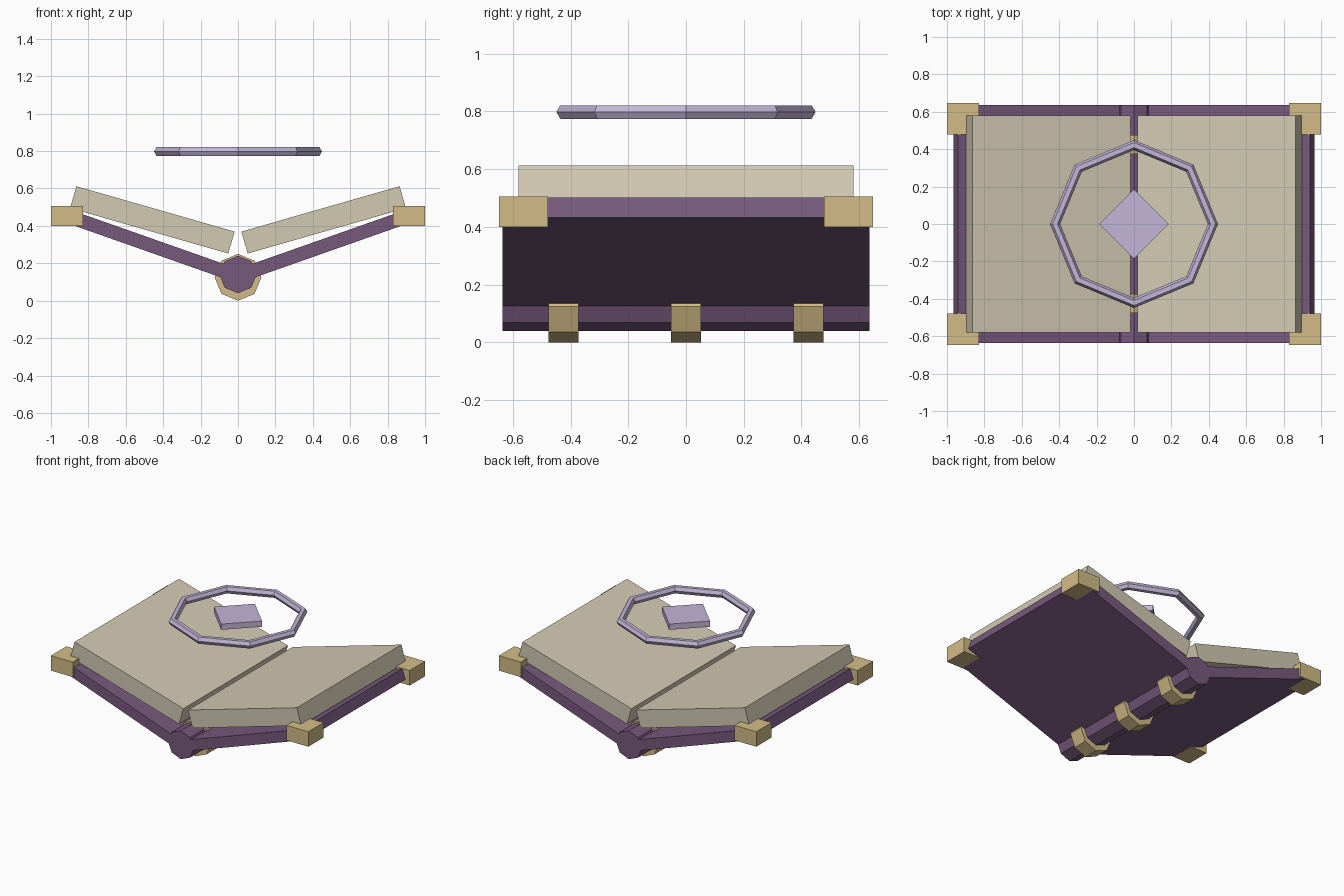
import bpy, bmesh, math
from mathutils import Vector

cube = bpy.data.objects.get("Cube")
if cube:
    bpy.data.objects.remove(cube, do_unlink=True)


def material(name, rgb):
    m = bpy.data.materials.new(name)
    m.use_nodes = True
    m.diffuse_color = (*rgb, 1)
    m.node_tree.nodes["Principled BSDF"].inputs["Base Color"].default_value = (*rgb, 1)
    return m


PURPLE = material("purple leather", (0.185, 0.10, 0.205))
PAGE = material("parchment", (0.65, 0.59, 0.45))
GOLD = material("gold trim", (0.65, 0.50, 0.245))
LILAC = material("pale lilac", (0.54, 0.465, 0.68))


def prism(name, profile, y0, y1, mat, mirror=""):
    """Extrude an x-z profile from y0 to y1, optionally mirrored across the centre."""
    bm = bmesh.new()
    face = bm.faces.new([bm.verts.new((x, y0, z)) for x, z in profile])
    new = bmesh.ops.extrude_face_region(bm, geom=[face])["geom"]
    verts = [g for g in new if isinstance(g, bmesh.types.BMVert)]
    bmesh.ops.translate(bm, verts=verts, vec=(0, y1 - y0, 0))
    bmesh.ops.recalc_face_normals(bm, faces=bm.faces)
    mesh = bpy.data.meshes.new(name)
    bm.to_mesh(mesh)
    bm.free()
    mesh.materials.append(mat)
    obj = bpy.data.objects.new(name, mesh)
    bpy.context.collection.objects.link(obj)
    if mirror:
        mod = obj.modifiers.new("mirror", "MIRROR")
        mod.use_axis = ["X" in mirror, "Y" in mirror, False]
        mod.use_mirror_merge = False
    return obj


def tilted_rect(cx, cz, length, thick, degrees):
    a = math.radians(degrees)
    u = Vector((math.cos(a), math.sin(a))) * length / 2
    v = Vector((-math.sin(a), math.cos(a))) * thick / 2
    c = Vector((cx, cz))
    return [c - u - v, c + u - v, c + u + v, c - u + v]


def octagon(cz, r):
    return [(r * math.sin(i * math.pi / 4), cz + r * math.cos(i * math.pi / 4)) for i in range(8)]


# Open covers, spine and page blocks
prism("covers", tilted_rect(0.499, 0.307, 0.965, 0.073, 19.4), -0.635, 0.635, PURPLE, "X")
prism("spine", octagon(0.14, 0.10), -0.635, 0.635, PURPLE)
prism("page_blocks", tilted_rect(0.458, 0.432, 0.88, 0.122, 16), -0.58, 0.58, PAGE, "X")

# Bands around the spine
for label, y in (("front", -0.425), ("middle", 0), ("back", 0.425)):
    prism(label + "_spine_band", octagon(0.125, 0.125), y - 0.052, y + 0.052, GOLD)

# Corner guards
guard = [(0.83, 0.40), (1.0, 0.40), (1.0, 0.505), (0.83, 0.505)]
prism("corner_guards", guard, 0.478, 0.648, GOLD, "XY")

# Floating ring with a hexagonal section
bpy.ops.mesh.primitive_torus_add(major_segments=8, minor_segments=6, major_radius=0.422,
                                 minor_radius=0.027, location=(0, 0, 0.798))
ring = bpy.context.object
ring.name = "floating_ring"
ring.data.materials.append(LILAC)

# Floating diamond plate
bpy.ops.mesh.primitive_cylinder_add(vertices=4, radius=0.187, depth=0.04, location=(0, 0, 0.798))
plate = bpy.context.object
plate.name = "floating_diamond"
plate.data.materials.append(LILAC)
